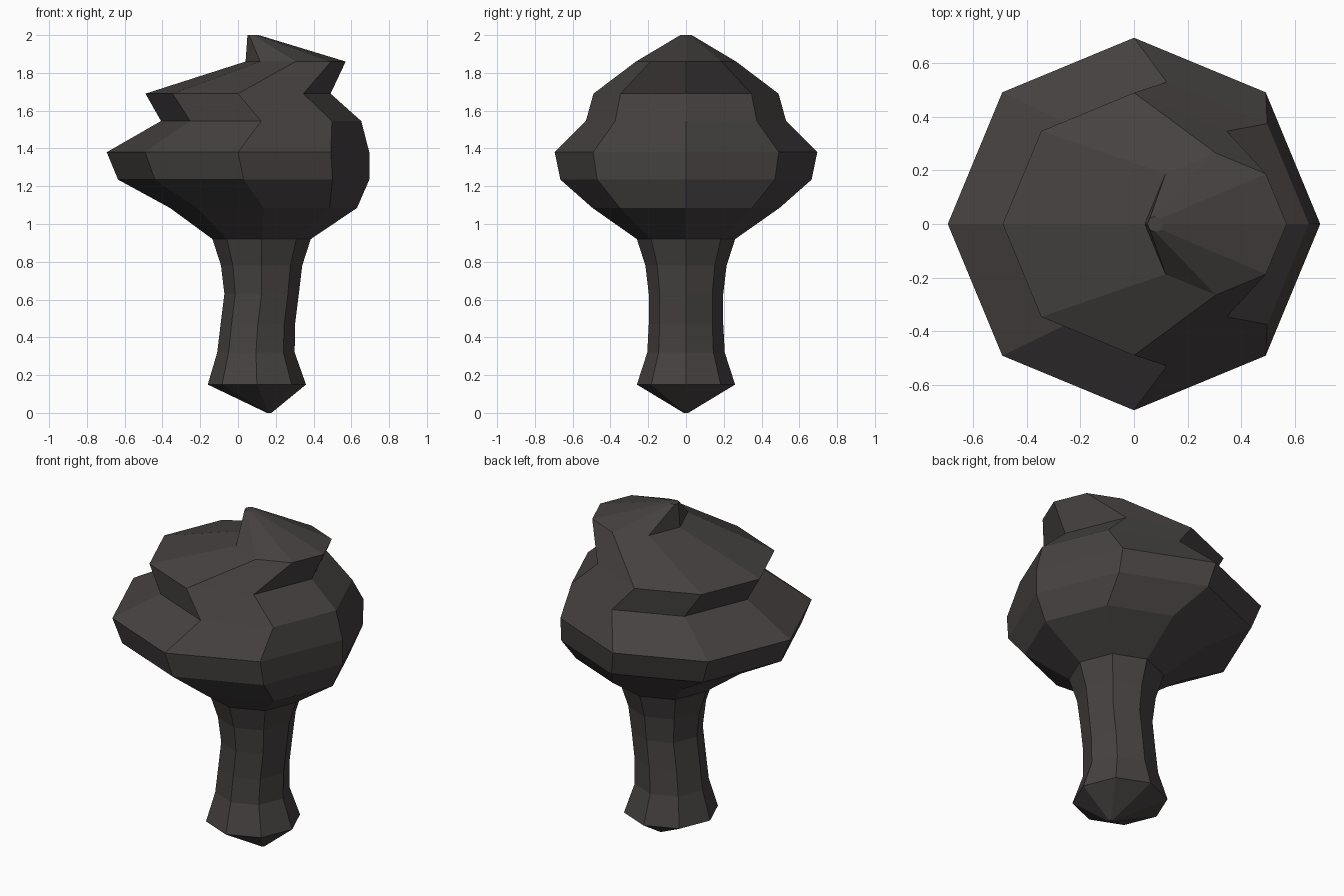
import bpy, bmesh
from math import cos, sin, pi

if "Cube" in bpy.data.objects:
    bpy.data.objects.remove(bpy.data.objects["Cube"])

SIDES = 8
# Rings from bottom to top: (height, x offset, radius)
RINGS = [
    (0.00, 0.165, 0.012), (0.15, 0.10, 0.26), (0.32, 0.095, 0.205),
    (0.47, 0.105, 0.197), (0.63, 0.125, 0.197), (0.78, 0.125, 0.215),
    (0.92, 0.125, 0.26), (1.085, 0.135, 0.495), (1.235, 0.03, 0.665),
    (1.38, 0.00, 0.695), (1.545, 0.1225, 0.53), (1.69, 0.00, 0.49),
    (1.86, 0.305, 0.265), (2.00, 0.08, 0.03),
]

mat = bpy.data.materials.new("charcoal brown")
mat.diffuse_color = (0.06, 0.053, 0.052, 1)
mat.use_nodes = True
mat.node_tree.nodes["Principled BSDF"].inputs["Base Color"].default_value = mat.diffuse_color


def loft(name, rings):
    """Closed stack of shifted octagons with flat faces."""
    bm = bmesh.new()
    loops = [[bm.verts.new((cx + r * cos(2 * pi * i / SIDES),
                            r * sin(2 * pi * i / SIDES), z))
              for i in range(SIDES)] for z, cx, r in rings]
    for a, b in zip(loops, loops[1:]):
        for i in range(SIDES):
            j = (i + 1) % SIDES
            bm.faces.new((a[i], a[j], b[j], b[i]))
    bm.faces.new(loops[0][::-1])
    bm.faces.new(loops[-1])
    mesh = bpy.data.meshes.new(name)
    bm.to_mesh(mesh)
    bm.free()
    mesh.materials.append(mat)
    obj = bpy.data.objects.new(name, mesh)
    bpy.context.collection.objects.link(obj)
    return obj


# Pointed stem flowing into the lopsided head, one continuous body
loft("stem_and_head", RINGS)
